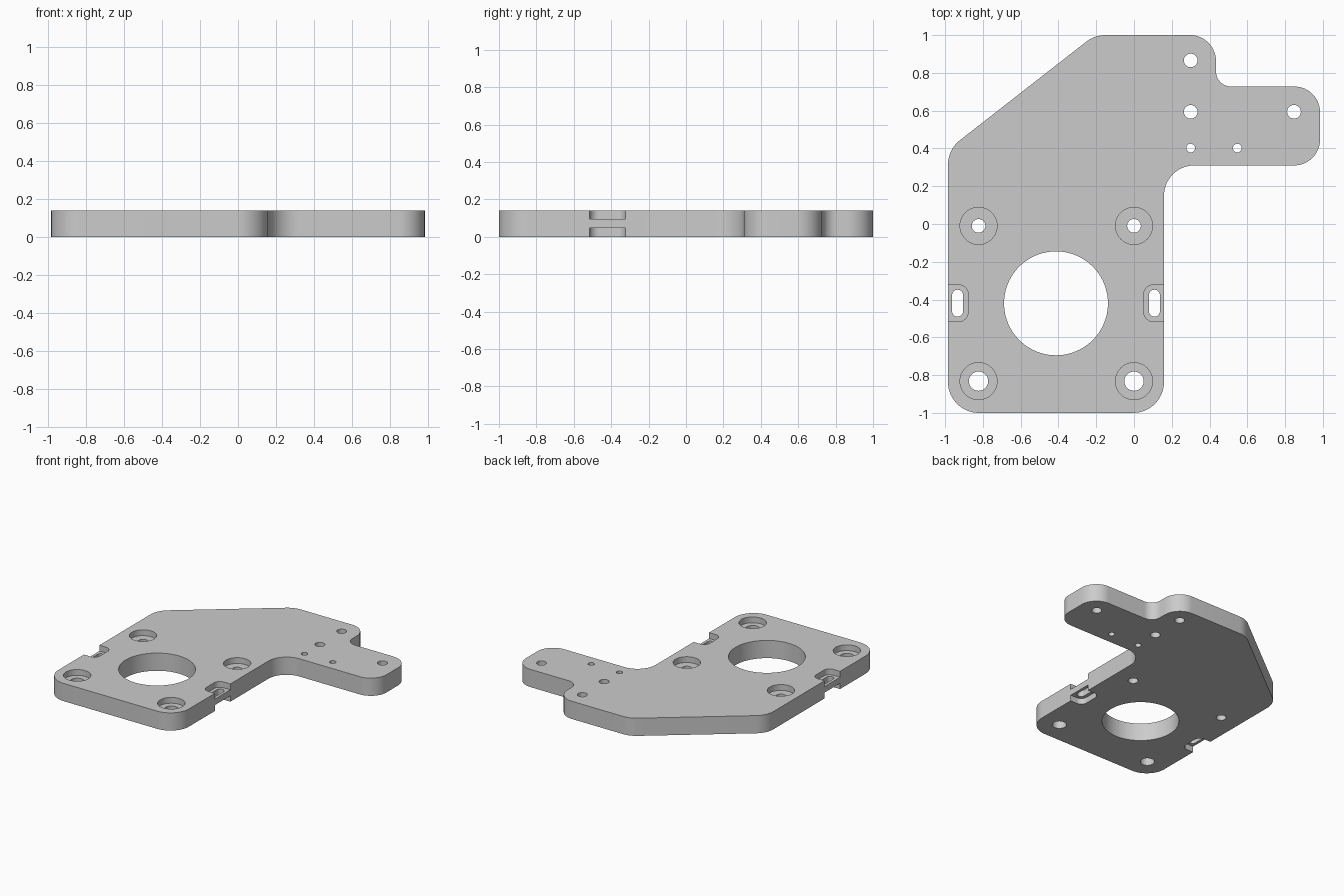
import bpy, bmesh, math
from mathutils import Vector

if "Cube" in bpy.data.objects:
    bpy.data.objects.remove(bpy.data.objects["Cube"])

T = 0.14          # plate thickness
D = 0.046         # pocket depth
MID = -0.413      # symmetry line of the motor mount area


def rounded(corners, step=6):
    """Polygon from (x, y, radius) corners, each filleted with an arc."""
    pts, n = [], len(corners)
    for i, (x, y, r) in enumerate(corners):
        p = Vector((x, y))
        a = (Vector(corners[i - 1][:2]) - p).normalized()
        b = (Vector(corners[(i + 1) % n][:2]) - p).normalized()
        if r == 0:
            pts.append(p)
            continue
        half = a.angle(b) / 2
        c = p + (a + b).normalized() * (r / math.sin(half))
        start = p + a * (r / math.tan(half)) - c
        turn = math.pi - 2 * half
        if a.x * b.y - a.y * b.x > 0:
            turn = -turn
        k = max(3, round(math.degrees(abs(turn)) / step))
        for j in range(k + 1):
            t = turn * j / k
            pts.append(c + Vector((start.x * math.cos(t) - start.y * math.sin(t),
                                   start.x * math.sin(t) + start.y * math.cos(t))))
    return pts


def circle(x, y, r, n=48):
    return [Vector((x + r * math.cos(2 * math.pi * i / n),
                    y + r * math.sin(2 * math.pi * i / n))) for i in range(n)]


def box(x0, x1, y0, y1, r):
    return rounded([(x0, y0, r), (x1, y0, r), (x1, y1, r), (x0, y1, r)])


def prisms(name, shapes):
    """One object of upright prisms from (points, z0, z1)."""
    bm = bmesh.new()
    for pts, z0, z1 in shapes:
        f = bm.faces.new([bm.verts.new((p.x, p.y, z0)) for p in pts])
        ext = bmesh.ops.extrude_face_region(bm, geom=[f])
        vs = [g for g in ext["geom"] if isinstance(g, bmesh.types.BMVert)]
        bmesh.ops.translate(bm, verts=vs, vec=(0, 0, z1 - z0))
    bmesh.ops.recalc_face_normals(bm, faces=bm.faces[:])
    me = bpy.data.meshes.new(name)
    bm.to_mesh(me)
    bm.free()
    ob = bpy.data.objects.new(name, me)
    bpy.context.collection.objects.link(ob)
    return ob


# plate outline, counter-clockwise from the front left corner
plate = prisms("mounting_plate", [(rounded([
    (-0.985, -1.0, 0.164), (0.159, -1.0, 0.164), (0.159, 0.31, 0.16),
    (0.985, 0.31, 0.137), (0.985, 0.728, 0.137), (0.434, 0.728, 0.08),
    (0.434, 1.0, 0.137), (-0.208, 1.0, 0.164), (-0.985, 0.394, 0.164)]), 0, T)])

# counterbores and side notches on both faces
pockets = [(circle(x, y, 0.098), T - D, T + 0.1)
           for x in (-0.823, 0.0) for y in (-0.01, -0.832)]
for x0, x1 in ((-1.2, -0.878), (0.052, 0.374)):
    notch = box(x0, x1, -0.516, -0.323, 0.05)
    pockets += [(notch, -0.1, D), (notch, T - D, T + 0.1)]

# through holes: motor bore, screws, arm holes, strap slots
holes = [(MID, -0.42, 0.275), (-0.823, -0.01, 0.036), (0, -0.01, 0.036),
         (-0.823, -0.832, 0.051), (0, -0.832, 0.051),
         (0.3, 0.866, 0.036), (0.3, 0.594, 0.036), (0.847, 0.594, 0.036),
         (0.3, 0.402, 0.023), (0.547, 0.402, 0.023)]
through = [(circle(x, y, r, 96 if r > 0.2 else 48), -0.2, T + 0.2) for x, y, r in holes]
for s in (-1, 1):
    x = MID + s * 0.521
    through.append((box(x - 0.029, x + 0.029, -0.49, -0.348, 0.0285), -0.2, T + 0.2))

# cut the plate, then drop the cutters
bpy.context.view_layer.objects.active = plate
plate.select_set(True)
for name, shapes in (("pocket_cutter", pockets), ("hole_cutter", through)):
    cutter = prisms(name, shapes)
    cutter.hide_render = True
    mod = plate.modifiers.new(name, 'BOOLEAN')
    mod.operation = 'DIFFERENCE'
    mod.solver = 'EXACT'
    mod.object = cutter
    bpy.ops.object.modifier_apply(modifier=mod.name)
    bpy.data.objects.remove(cutter)

bpy.ops.object.shade_smooth_by_angle(angle=math.radians(30))
